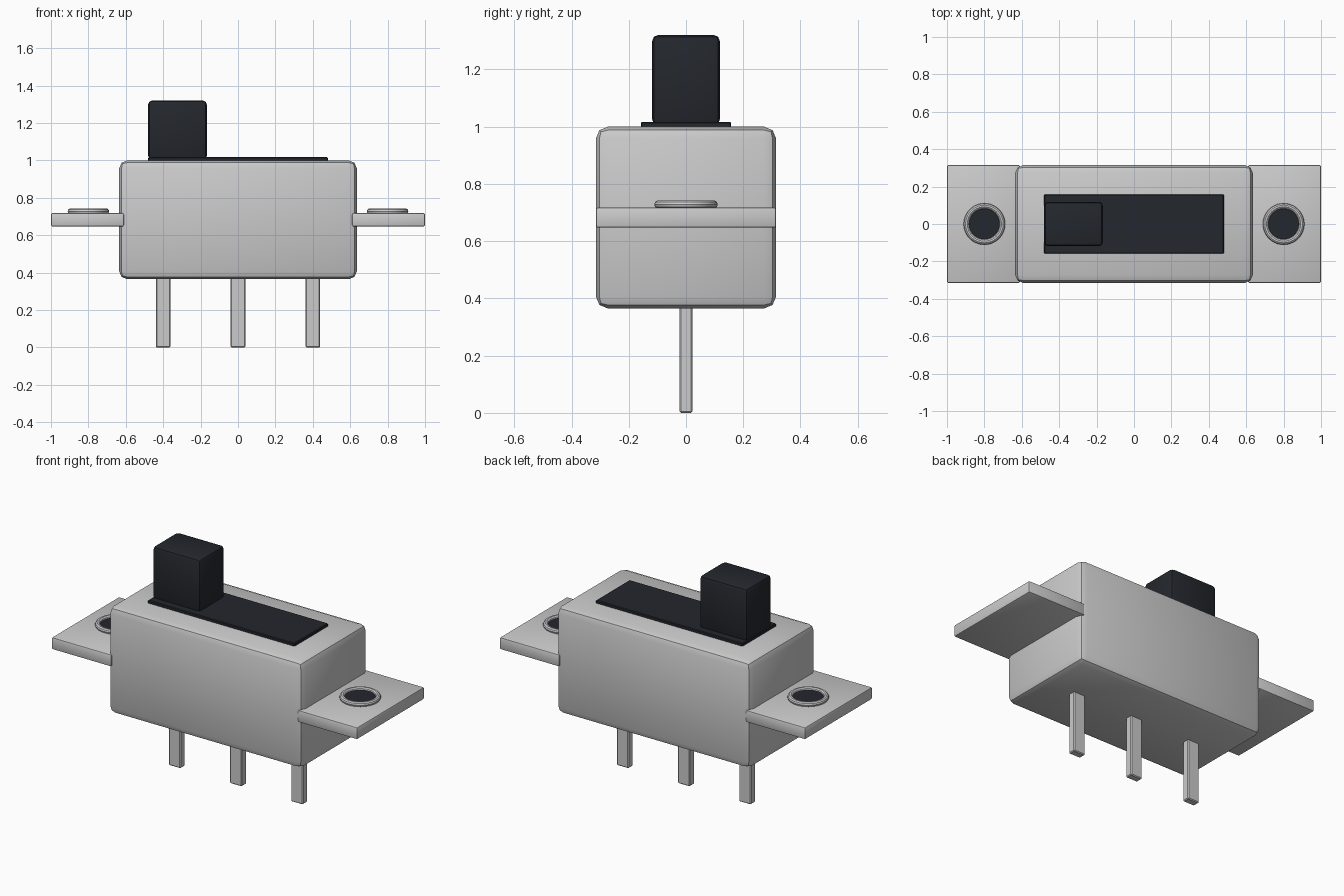
import bpy, math

if "Cube" in bpy.data.objects:
    bpy.data.objects.remove(bpy.data.objects["Cube"])

dark = bpy.data.materials.new("dark_plastic")
dark.diffuse_color = (0.017, 0.02, 0.026, 1)
dark.use_nodes = True
dark.node_tree.nodes["Principled BSDF"].inputs["Base Color"].default_value = dark.diffuse_color


def finish(obj, name, mat=None):
    obj.name = name
    if mat:
        obj.data.materials.append(mat)
    bpy.ops.object.shade_smooth_by_angle(angle=math.radians(30))
    return obj


def box(name, x, y, z, bevel, segments=2, mat=None):
    """Rounded box from (min, max) pairs."""
    spans = (x, y, z)
    bpy.ops.mesh.primitive_cube_add(size=1, location=[(a + b) / 2 for a, b in spans])
    obj = bpy.context.object
    obj.scale = [b - a for a, b in spans]
    bpy.ops.object.transform_apply(location=False, rotation=False, scale=True)
    mod = obj.modifiers.new("Bevel", 'BEVEL')
    mod.width, mod.segments = bevel, segments
    bpy.ops.object.modifier_apply(modifier=mod.name)
    return finish(obj, name, mat)


# Metal housing
box("housing", (-0.635, 0.635), (-0.315, 0.315), (0.365, 1.0), 0.042)

# Dark slot plate and slider knob
box("slot_plate", (-0.48, 0.48), (-0.158, 0.158), (0.99, 1.017), 0.004, 1, dark)
box("slider_knob", (-0.48, -0.167), (-0.118, 0.118), (1.005, 1.32), 0.02, 2, dark)

# Mounting ears with a raised rim and dark hole on top
for side, label in ((-1, "left"), (1, "right")):
    box(f"{label}_ear", sorted((side * 0.61, side * 1.0)), (-0.315, 0.315),
        (0.647, 0.718), 0.008)
    bpy.ops.mesh.primitive_torus_add(location=(side * 0.8, 0, 0.728),
                                     major_radius=0.096, minor_radius=0.015,
                                     major_segments=40, minor_segments=10)
    finish(bpy.context.object, f"{label}_hole_rim")
    bpy.ops.mesh.primitive_cylinder_add(vertices=40, radius=0.09, depth=0.03,
                                        location=(side * 0.8, 0, 0.715))
    finish(bpy.context.object, f"{label}_hole", dark)

# Terminal pins
for i, x in enumerate((-0.4, 0, 0.4)):
    box(f"terminal_pin_{i + 1}", (x - 0.039, x + 0.039), (-0.022, 0.022),
        (0, 0.39), 0.005, 1)
